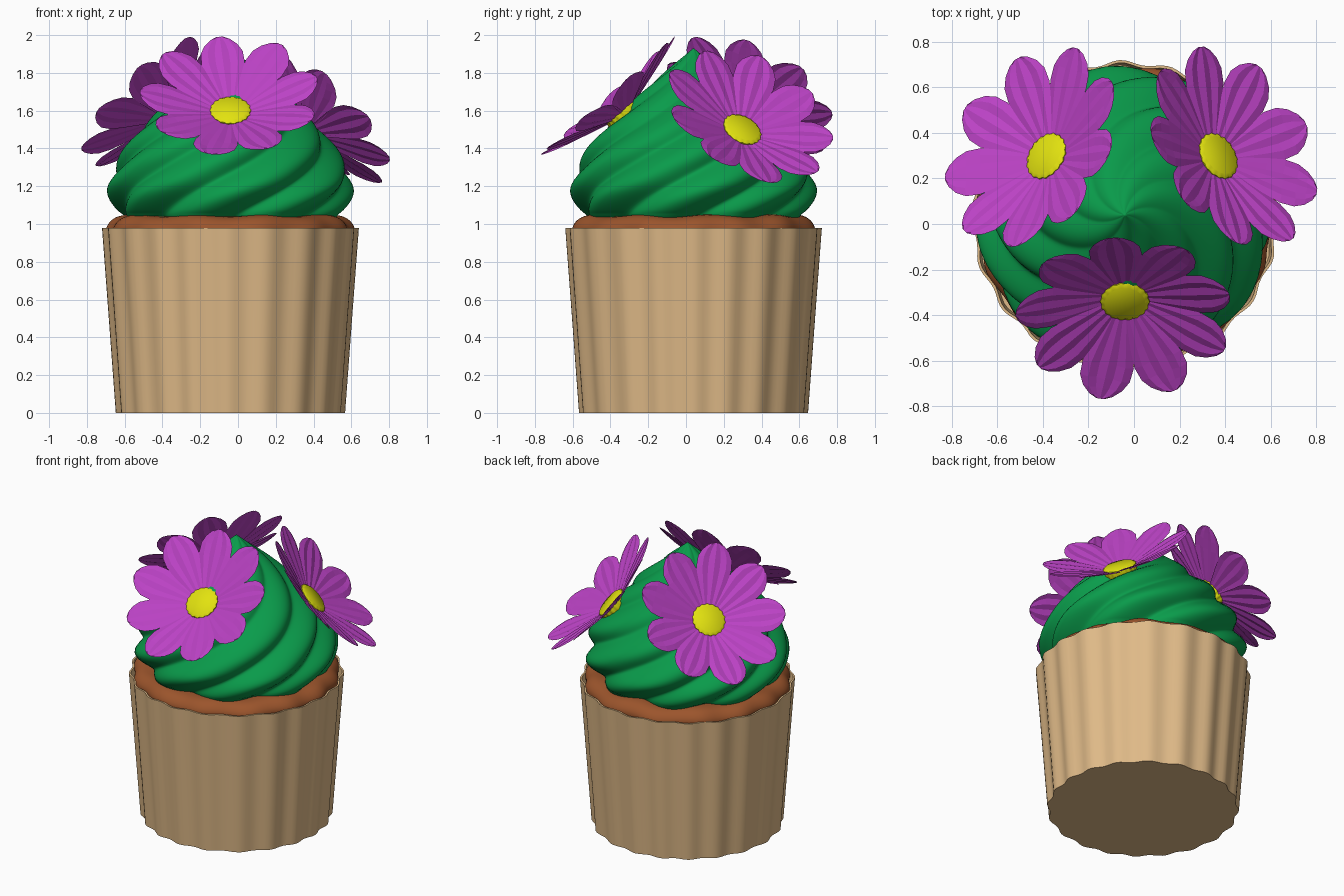
import bpy
from math import sin, cos, pi, radians
from mathutils import Vector, Matrix

if "Cube" in bpy.data.objects:
    bpy.data.objects.remove(bpy.data.objects["Cube"])

CX, CY = -0.04, 0.04


def material(name, rgb):
    m = bpy.data.materials.new(name)
    m.diffuse_color = (*rgb, 1)
    m.use_nodes = True
    m.node_tree.nodes["Principled BSDF"].inputs["Base Color"].default_value = m.diffuse_color
    return m


PAPER = material("paper", (0.74, 0.49, 0.245))
CAKE = material("cake", (0.33, 0.09, 0.025))
ICING = material("icing", (0.003, 0.33, 0.07))
PETAL = material("petal", (0.50, 0.055, 0.56))
POLLEN = material("pollen", (0.76, 0.76, 0.005))


def make(name, verts, faces, mat, angle=None, world=None):
    me = bpy.data.meshes.new(name)
    me.from_pydata(verts, [], faces)
    me.materials.append(mat)
    ob = bpy.data.objects.new(name, me)
    bpy.context.collection.objects.link(ob)
    if world:
        ob.matrix_world = world
    if angle:
        bpy.ops.object.select_all(action='DESELECT')
        ob.select_set(True)
        bpy.context.view_layer.objects.active = ob
        bpy.ops.object.shade_smooth_by_angle(angle=radians(angle))
    return ob


def smooth_profile(pts, n=5):
    """Catmull-Rom resampling of a profile."""
    out = []
    p = [Vector(q) for q in [pts[0]] + pts + [pts[-1]]]
    for a, b, c, d in zip(p, p[1:], p[2:], p[3:]):
        for i in range(n):
            t = i / n
            out.append(0.5 * (2 * b + (c - a) * t + (2 * a - 5 * b + 4 * c - d) * t * t
                              + (3 * b - a - 3 * c + d) * t ** 3))
    return out + [p[-1]]


def lathe(name, profile, mat, seg, shape, angle, world, twist=0):
    """Revolve a profile; shape(a, r, z) gives the modulated (r, z)."""
    verts, faces = [], []
    for r, z in profile:
        for i in range(seg):
            a = 2 * pi * i / seg
            rr, zz = shape(a, r, z)
            a += twist * (z - 1)
            verts.append((rr * cos(a), rr * sin(a), zz))
    for k in range(len(profile) - 1):
        for i in range(seg):
            j = (i + 1) % seg
            faces.append((k * seg + i, k * seg + j, (k + 1) * seg + j, (k + 1) * seg + i))
    faces.append(tuple(reversed(range(seg))))
    last = (len(profile) - 1) * seg
    faces.append(tuple(range(last, last + seg)))
    return make(name, verts, faces, mat, angle, world)


base = Matrix.Translation((CX, CY, 0))

# Fluted paper wrapper, open at the top
lathe("wrapper", [(0.597, 0), (0.634, 0.5), (0.670, 0.98), (0.658, 0.98), (0.648, 0.86)],
      PAPER, 160,
      lambda a, r, z: (r + 0.010 * cos(20 * a + 0.6 * sin(3 * a)), z), 40, base)

# Lumpy cake top
lathe("cake", smooth_profile([(0.62, 0.88), (0.648, 0.95), (0.638, 1.0), (0.59, 1.037),
                              (0.5, 1.045), (0.3, 1.04)]),
      CAKE, 128,
      lambda a, r, z: (r + 0.009 * cos(14 * a + sin(2 * a)), z + 0.006 * sin(9 * a)), 60, base)


# Twisted swirl of icing with rounded lobes
def swirl(a, r, z):
    lobe = (sin(4 * a + 0.4) ** 2 + 0.04) ** 0.5
    return r * (0.88 + 0.12 * lobe), z - 0.02 * lobe * (z < 1.05)


lathe("icing", smooth_profile([(0.45, 1.04), (0.56, 1.035), (0.62, 1.09), (0.655, 1.19),
                               (0.62, 1.3), (0.565, 1.4), (0.485, 1.5), (0.385, 1.6),
                               (0.275, 1.7), (0.16, 1.8), (0.05, 1.89), (0.003, 1.93)]),
      ICING, 192, swirl, 80, base, twist=3.3)


# Flowers: nine pleated petals rising around a scalloped button
def flower(name, centre, normal, phase):
    n = Vector(normal).normalized()
    u = Vector((0, 0, 1)).cross(n).normalized()
    v = n.cross(u)
    world = Matrix((u, v, n)).transposed().to_4x4()
    world.translation = centre
    rows = [(0.05, 0.028), (0.15, 0.062), (0.24, 0.093), (0.32, 0.115), (0.385, 0.112),
            (0.43, 0.088), (0.463, 0.052), (0.478, 0.018)]
    cols = 7
    verts, faces = [], []
    for p in range(9):
        rot = Matrix.Rotation(radians(phase + 40 * p), 3, 'Z')
        size = 1 + 0.015 * sin(p * 2.3)
        start = len(verts)
        for x, w in rows:
            for c in range(cols):
                s = 2 * c / (cols - 1) - 1
                pleat = (0.035 if c % 2 else -0.035) * w
                lift = 0.30 * (x - 0.05) - 0.012 + 0.003 * (p % 2)
                verts.append(rot @ Vector((x * size, s * w, lift + pleat)))
        for k in range(len(rows) - 1):
            for c in range(cols - 1):
                i = start + k * cols + c
                faces.append((i, i + cols, i + cols + 1, i + 1))
    make(name + "_petals", verts, faces, PETAL, None, world)
    lathe(name + "_button", [(0.095, -0.05), (0.106, -0.02), (0.106, 0.01), (0.09, 0.022)],
          POLLEN, 72,
          lambda a, r, z: (r + (0.003 * cos(18 * a) if z < 0.02 else 0), z), 50, world)


flower("front_flower", (-0.04, -0.335, 1.595), (0, -0.66, 0.75), 17)
flower("left_flower", (-0.38, 0.295, 1.575), (-0.61, 0.38, 0.69), 31)
flower("right_flower", (0.365, 0.295, 1.495), (0.63, 0.38, 0.67), 21)
